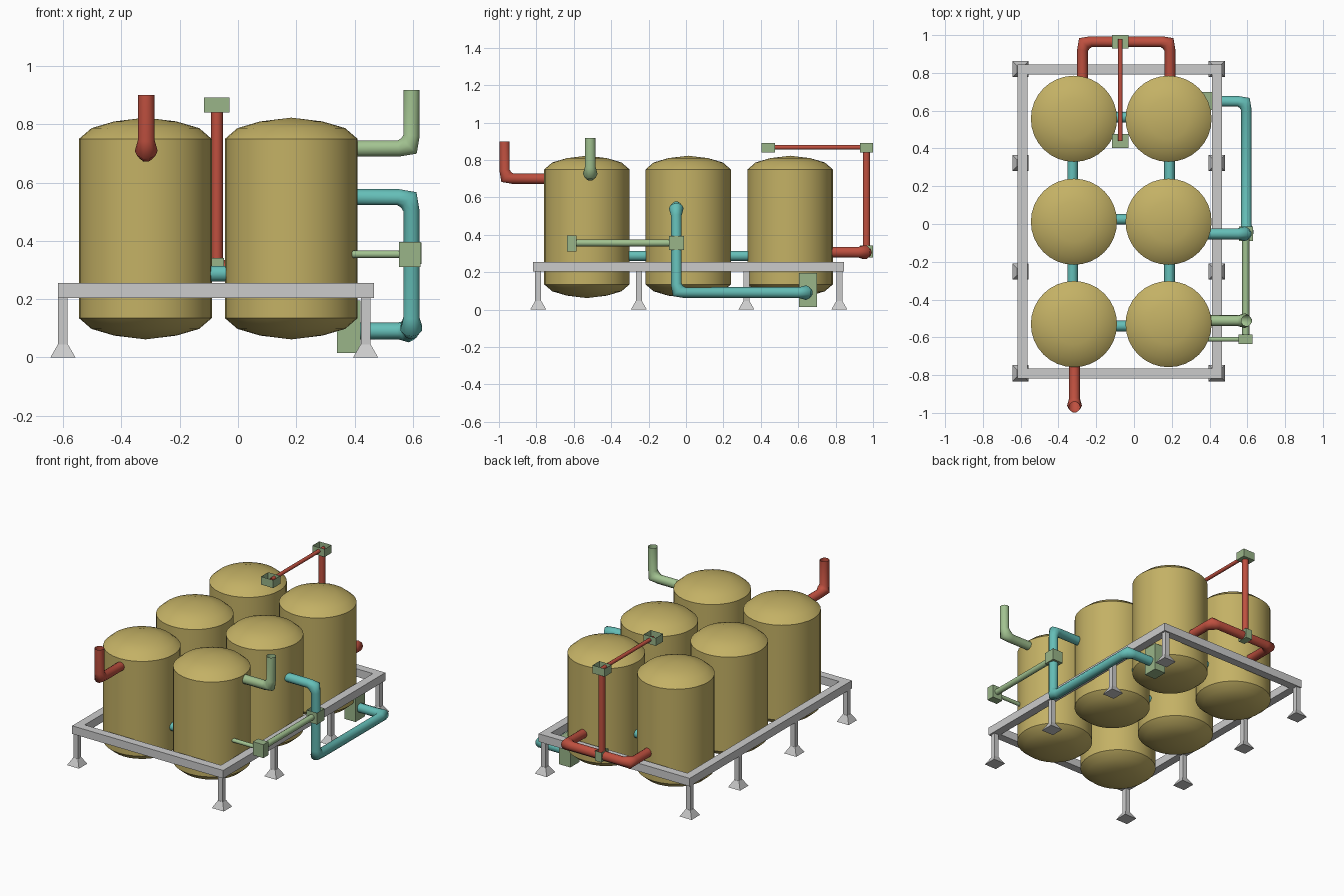
import bpy, bmesh, math
from mathutils import Vector

if "Cube" in bpy.data.objects:
    bpy.data.objects.remove(bpy.data.objects["Cube"])


def material(name, rgb):
    m = bpy.data.materials.new(name)
    m.diffuse_color = (*rgb, 1)
    m.use_nodes = True
    m.node_tree.nodes["Principled BSDF"].inputs["Base Color"].default_value = m.diffuse_color
    return m


GOLD = material("gold_paint", (0.55, 0.44, 0.13))
RED = material("red_paint", (0.52, 0.08, 0.05))
TEAL = material("teal_paint", (0.13, 0.52, 0.48))
GREEN = material("green_paint", (0.36, 0.54, 0.28))
BOX = material("box_paint", (0.32, 0.46, 0.25))


def add(name, bm, mat=None):
    bmesh.ops.recalc_face_normals(bm, faces=bm.faces[:])
    me = bpy.data.meshes.new(name)
    bm.to_mesh(me)
    bm.free()
    ob = bpy.data.objects.new(name, me)
    bpy.context.collection.objects.link(ob)
    if mat:
        me.materials.append(mat)
    return ob


def box(name, lo, hi, mat=None, open_top=False, taper=1.0):
    bm = bmesh.new()
    bmesh.ops.create_cube(bm, size=1)
    lo, hi = Vector(lo), Vector(hi)
    for v in bm.verts:
        if v.co.z > 0:
            v.co.x *= taper
            v.co.y *= taper
        v.co = (lo + hi) / 2 + v.co * (hi - lo)
    ob = add(name, bm, mat)
    if open_top:
        bm = bmesh.new()
        bm.from_mesh(ob.data)
        top = [f for f in bm.faces if f.normal.z > 0.9]
        bmesh.ops.delete(bm, geom=top, context='FACES')
        bm.to_mesh(ob.data)
        bm.free()
    return ob


def pipe(name, pts, r, mat, d=0.045, bulge=1.35):
    """Open-ended tube whose inner points become bulging elbows."""
    pts = [Vector(p) for p in pts]
    path = [(pts[0], 1)]
    for a, c, b in zip(pts, pts[1:], pts[2:]):
        p, q = c + (a - c).normalized() * d, c + (b - c).normalized() * d
        path += [(p, 1), (c * 0.6 + (p + q) * 0.2, bulge), (q, 1)]
    path.append((pts[-1], 1))
    cu = bpy.data.curves.new(name, 'CURVE')
    cu.dimensions = '3D'
    cu.bevel_depth = r
    cu.bevel_resolution = 3
    sp = cu.splines.new('POLY')
    sp.points.add(len(path) - 1)
    for point, (co, rad) in zip(sp.points, path):
        point.co = (*co, 1)
        point.radius = rad
    cu.materials.append(mat)
    ob = bpy.data.objects.new(name, cu)
    bpy.context.collection.objects.link(ob)


# Six domed tanks, lathed from one profile
XS, YS = (-0.318, 0.183), (-0.53, 0.012, 0.557)
dome = [(0, 0.823), (0.107, 0.810), (0.185, 0.787), (0.228, 0.75)]
profile = dome + [(r, 0.885 - z) for r, z in reversed(dome)]
for i, x in enumerate(XS):
    for j, y in enumerate(YS):
        bm = bmesh.new()
        vs = [bm.verts.new((r, 0, z)) for r, z in profile]
        edges = [bm.edges.new(e) for e in zip(vs, vs[1:])]
        bmesh.ops.spin(bm, geom=vs + edges, cent=(0, 0, 0), axis=(0, 0, 1),
                       angle=2 * math.pi, steps=32)
        bmesh.ops.remove_doubles(bm, verts=bm.verts[:], dist=1e-4)
        bmesh.ops.translate(bm, verts=bm.verts[:], vec=(x, y, 0))
        ob = add(f"tank_{i}_{j}", bm, GOLD)
        bpy.ops.object.select_all(action='DESELECT')
        ob.select_set(True)
        bpy.context.view_layer.objects.active = ob
        bpy.ops.object.shade_smooth_by_angle(angle=math.radians(25))

# Short links between neighbouring tanks
for x in (-0.325, 0.188):
    for j in range(2):
        pipe("tank_link_long", [(x, YS[j] + 0.2, 0.288), (x, YS[j + 1] - 0.2, 0.288)], 0.028, TEAL)
for y in (-0.54, 0.025, 0.566):
    pipe("tank_link_cross", [(-0.12, y, 0.288), (-0.01, y, 0.288)], 0.028, TEAL)

# Base frame rails
X0, X1, Y0, Y1, W = -0.618, 0.466, -0.817, 0.845, 0.053
Z0, Z1 = 0.204, 0.256
box("rail_left", (X0, Y0, Z0), (X0 + W, Y1, Z1))
box("rail_right", (X1 - W, Y0, Z0), (X1, Y1, Z1))
box("rail_front", (X0 + W, Y0, Z0), (X1 - W, Y0 + W, Z1))
box("rail_back", (X0 + W, Y1 - W, Z0), (X1 - W, Y1, Z1))

# Legs with flared feet
for x in (-0.601, 0.438):
    for y in (-0.79, -0.252, 0.323, 0.82):
        box("leg", (x - 0.016, y - 0.016, 0.04), (x + 0.016, y + 0.016, 0.21))
        box("foot", (x - 0.043, y - 0.043, 0), (x + 0.043, y + 0.043, 0.045), taper=0.4)

# Upright outlets on the front tanks
pipe("red_outlet", [(-0.315, -0.7, 0.70), (-0.315, -0.97, 0.70), (-0.315, -0.97, 0.90)], 0.029, RED)
pipe("green_outlet", [(0.35, -0.512, 0.717), (0.596, -0.512, 0.717), (0.596, -0.512, 0.918)], 0.029, GREEN)

# Teal line from the middle tank down and back to the pump box
pipe("teal_line", [(0.35, -0.052, 0.55), (0.595, -0.052, 0.55), (0.595, -0.052, 0.091),
                   (0.595, 0.65, 0.091), (0.39, 0.65, 0.091)], 0.029, TEAL)
box("pump_box", (0.34, 0.604, 0.015), (0.42, 0.70, 0.195), BOX)

# Valve boxes and green side line
box("valve_box", (0.555, -0.09, 0.32), (0.63, -0.012, 0.395), BOX, open_top=True)
box("side_box", (0.553, -0.636, 0.31), (0.627, -0.585, 0.397), BOX)
pipe("side_line", [(0.592, -0.06, 0.357), (0.592, -0.60, 0.357)], 0.019, GREEN)
pipe("side_branch", [(0.57, -0.61, 0.354), (0.39, -0.61, 0.354)], 0.013, GREEN)

# Red loop behind the back tanks with its riser and arm
pipe("back_loop", [(-0.272, 0.70, 0.307), (-0.272, 0.965, 0.307),
                   (0.19, 0.965, 0.307), (0.19, 0.70, 0.307)], 0.029, RED)
pipe("riser", [(-0.072, 0.965, 0.30), (-0.072, 0.965, 0.865)], 0.02, RED)
pipe("overhead_arm", [(-0.072, 0.98, 0.868), (-0.072, 0.44, 0.868)], 0.012, RED)
box("riser_base_box", (-0.094, 0.93, 0.278), (-0.048, 1.0, 0.342), BOX, open_top=True)
box("riser_top_box", (-0.117, 0.93, 0.84), (-0.03, 1.0, 0.892), BOX, open_top=True)
box("arm_end_box", (-0.117, 0.403, 0.84), (-0.03, 0.476, 0.892), BOX, open_top=True)
